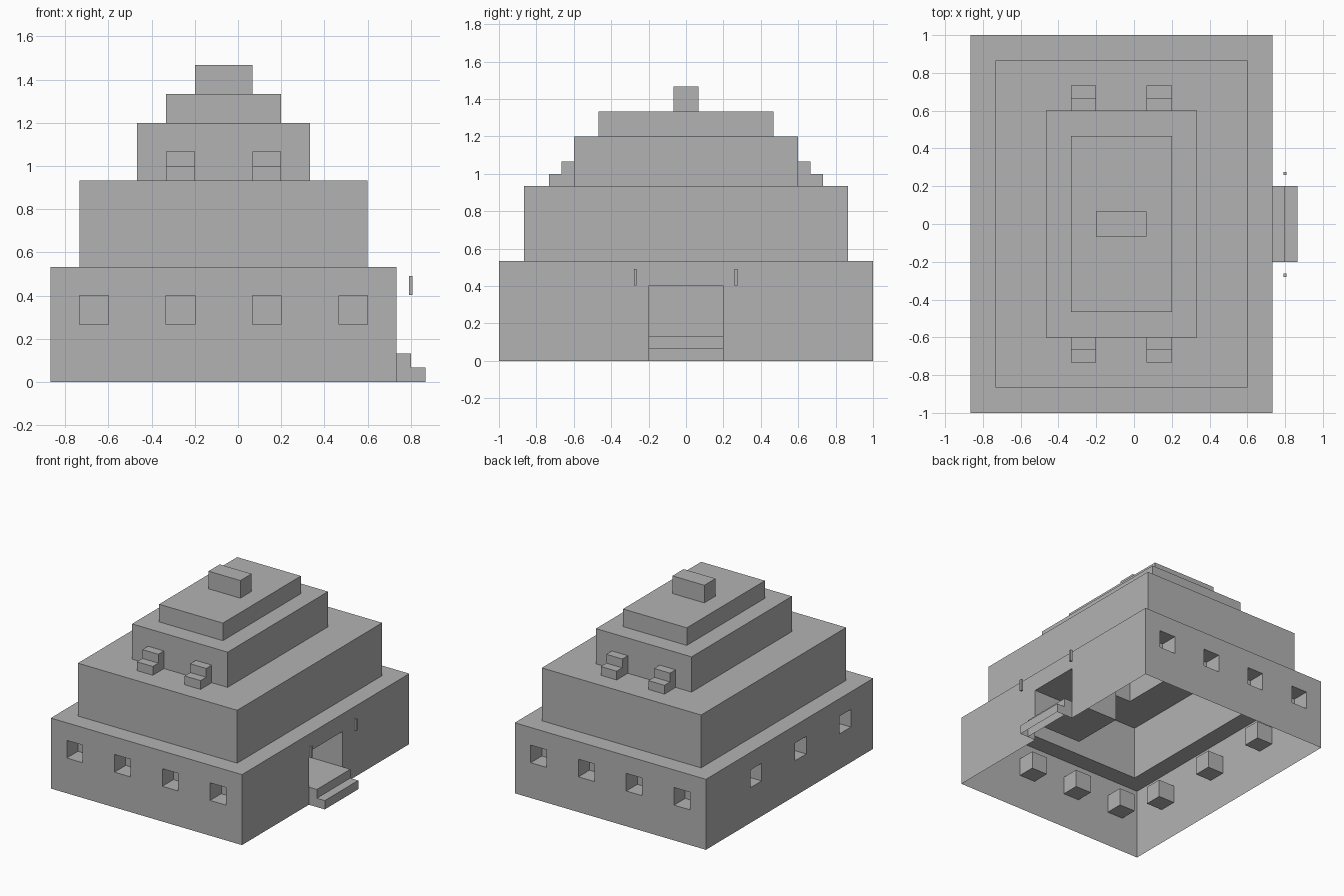
import bpy, bmesh
from mathutils import Vector

if "Cube" in bpy.data.objects:
    bpy.data.objects.remove(bpy.data.objects["Cube"])

U = 1 / 15  # everything sits on a 1/15 grid

stone = bpy.data.materials.new("grey_stone")
stone.diffuse_color = (0.45, 0.45, 0.45, 1)
stone.use_nodes = True
stone.node_tree.nodes["Principled BSDF"].inputs["Base Color"].default_value = stone.diffuse_color


def panel(bm, axis, sign, pos, rect, holes=()):
    """Flat axis-aligned sheet facing sign*axis; rect/holes are (u0, u1, v0, v1)."""
    a, b = [i for i in range(3) if i != axis]
    us = sorted({x for r in (rect, *holes) for x in r[:2]})
    vs = sorted({x for r in (rect, *holes) for x in r[2:]})
    for u0, u1 in zip(us, us[1:]):
        for v0, v1 in zip(vs, vs[1:]):
            cu, cv = (u0 + u1) / 2, (v0 + v1) / 2
            if any(h[0] < cu < h[1] and h[2] < cv < h[3] for h in holes):
                continue
            verts = []
            for u, v in ((u0, v0), (u1, v0), (u1, v1), (u0, v1)):
                p = Vector((0, 0, 0))
                p[axis], p[a], p[b] = pos, u, v
                verts.append(bm.verts.new(p * U))
            f = bm.faces.new(verts)
            f.normal_update()
            if f.normal[axis] * sign < 0:
                f.normal_flip()


def box(bm, x, y, z, skip=(), inward=False, holes=None):
    """Box of six panels; skip lists (axis, sign) sides left open."""
    r = (x, y, z)
    for axis in range(3):
        a, b = [i for i in range(3) if i != axis]
        for side, sign in ((0, -1), (1, 1)):
            if (axis, sign) not in skip:
                panel(bm, axis, -sign if inward else sign, r[axis][side],
                      (*r[a], *r[b]), (holes or {}).get((axis, sign), ()))


def finish(bm, name):
    bmesh.ops.remove_doubles(bm, verts=bm.verts, dist=1e-5)
    me = bpy.data.meshes.new(name)
    bm.to_mesh(me)
    bm.free()
    me.materials.append(stone)
    ob = bpy.data.objects.new(name, me)
    bpy.context.collection.objects.link(ob)


# Hollow stacked tiers, each open below; the roof ledge is cut for the next tier
tiers = [("ground_floor", (-13, 11), 15, (0, 8)),
         ("second_tier", (-11, 9), 13, (8, 14)),
         ("third_tier", (-7, 5), 9, (14, 18)),
         ("fourth_tier", (-5, 3), 7, (18, 20)),
         ("top_block", (-3, 1), 1, (20, 22))]
long_windows = [(x, x + 2) for x in (-11, -5, 1, 7)]
end_windows = [(y, y + 2) for y in (-11, -3, 5)]

for i, (name, x, y, z) in enumerate(tiers):
    bm = bmesh.new()
    holes = {}
    if i + 1 < len(tiers):
        _, nx, ny, _ = tiers[i + 1]
        holes[(2, 1)] = [(*nx, -ny, ny)]
    if i == 0:
        holes[(1, -1)] = holes[(1, 1)] = [(*w, 4, 6) for w in long_windows]
        holes[(0, -1)] = [(*w, 4, 6) for w in end_windows]
        holes[(0, 1)] = [(-3, 3, 0, 6)]
        # window recesses
        for w in long_windows:
            box(bm, w, (-15, -13), (4, 6), [(1, -1)], True)
            box(bm, w, (13, 15), (4, 6), [(1, 1)], True)
        for w in end_windows:
            box(bm, (-13, -11), w, (4, 6), [(0, -1)], True)
        # doorway recess
        box(bm, (5, 11), (-3, 3), (2, 6), [(0, 1)], True)
    box(bm, x, (-y, y), z, [(2, -1)], False, holes)
    finish(bm, name)

# Entrance steps
bm = bmesh.new()
box(bm, (11, 12), (-3, 3), (0, 2), [(0, -1), (2, -1)])
box(bm, (12, 13), (-3, 3), (0, 1), [(0, -1), (2, -1)])
finish(bm, "entrance_steps")

# Small stepped blocks against the front and back of the third tier
for side, s in (("front", -1), ("back", 1)):
    for n, x in (("left", (-5, -3)), ("right", (1, 3))):
        bm = bmesh.new()
        for reach, z in ((11, (14, 15)), (10, (15, 16))):
            box(bm, x, sorted((s * 9, s * reach)), z, [(1, -s), (2, -1)])
        finish(bm, f"{side}_{n}_stepped_block")

# Thin torches floating beside the door
for n, y in (("left", -4.07), ("right", 4.0)):
    bm = bmesh.new()
    box(bm, (11.88, 12.12), (y - 0.12, y + 0.12), (6.05, 7.38))
    finish(bm, f"{n}_torch")
